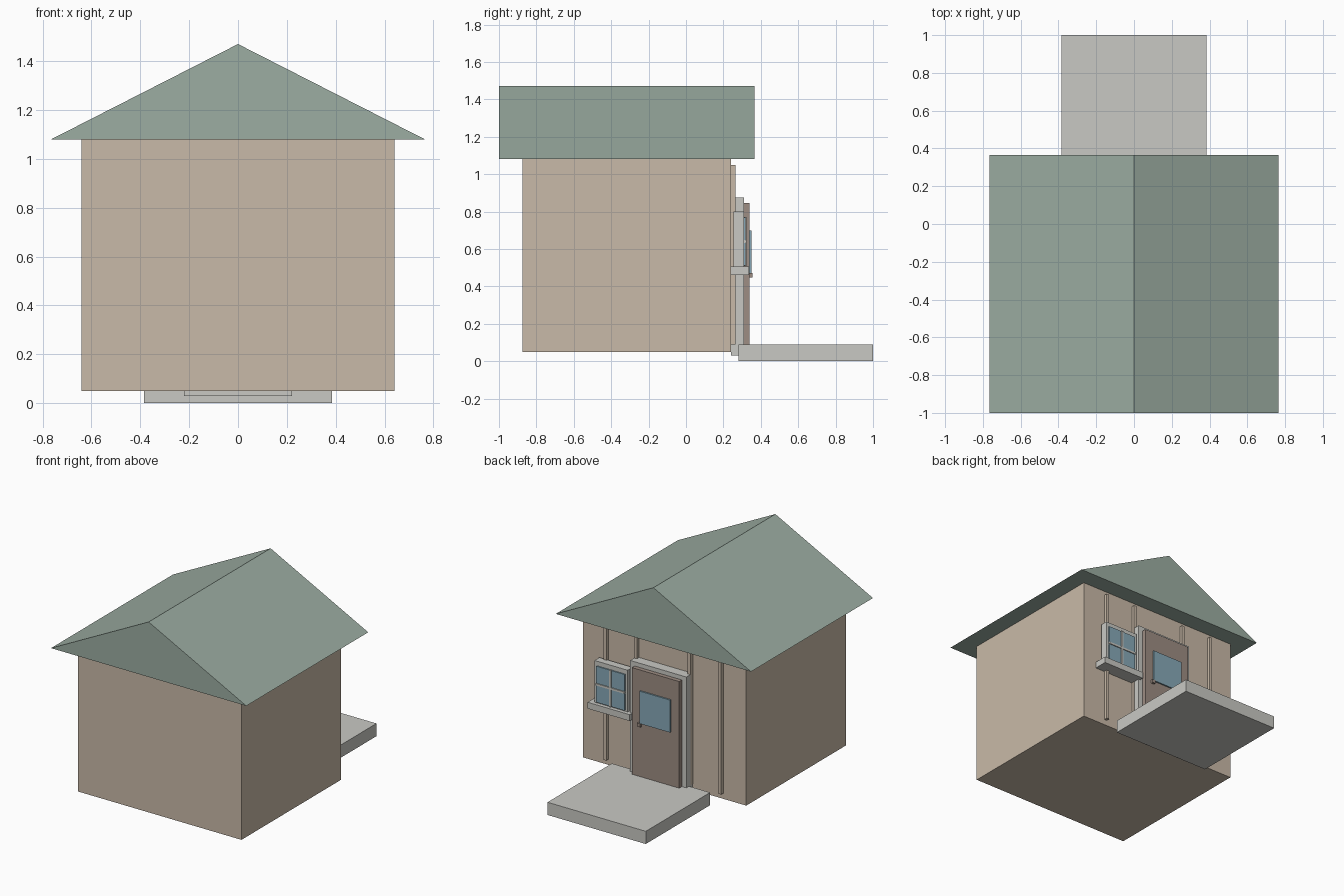
import bpy

if "Cube" in bpy.data.objects:
    bpy.data.objects.remove(bpy.data.objects["Cube"])


def material(name, r, g, b):
    def lin(c):
        c /= 255
        return c / 12.92 if c <= 0.04045 else ((c + 0.055) / 1.055) ** 2.4
    m = bpy.data.materials.new(name)
    m.diffuse_color = (lin(r), lin(g), lin(b), 1)
    m.use_nodes = True
    m.node_tree.nodes["Principled BSDF"].inputs["Base Color"].default_value = m.diffuse_color
    return m


TAN = material("tan_wall", 201, 186, 168)
GREEN = material("green_roof", 156, 173, 162)
GREY = material("pale_grey", 201, 201, 196)
BROWN = material("brown_door", 157, 141, 131)
BLUE = material("blue_glass", 135, 169, 184)


def mesh_object(name, verts, faces, mat):
    me = bpy.data.meshes.new(name)
    me.from_pydata(verts, [], faces)
    me.materials.append(mat)
    ob = bpy.data.objects.new(name, me)
    bpy.context.collection.objects.link(ob)
    return ob


def prism(name, profile, y0, y1, mat):
    """Extrude an x-z profile (counter-clockwise seen from the front) along y."""
    n = len(profile)
    verts = [(x, y, z) for y in (y0, y1) for x, z in profile]
    faces = [tuple(range(n)), tuple(reversed(range(n, 2 * n)))]
    faces += [(i, i + n, (i + 1) % n + n, (i + 1) % n) for i in range(n)]
    return mesh_object(name, verts, faces, mat)


def box(name, x, y, z, mat):
    (x0, x1), (z0, z1) = x, z
    return prism(name, [(x0, z0), (x1, z0), (x1, z1), (x0, z1)], y[0], y[1], mat)


# House body, gable roof and entrance slab
box("house_body", (-0.64, 0.64), (-0.875, 0.24), (0.05, 1.08), TAN)
prism("gable_roof", [(-0.765, 1.08), (0.765, 1.08), (0, 1.47)], -1.0, 0.365, GREEN)
box("entrance_slab", (-0.385, 0.385), (0.28, 1.0), (0, 0.09), GREY)

# Vertical wall battens
for i, x in enumerate((-0.45, -0.21, 0.21, 0.45)):
    box(f"wall_batten_{i + 1}", (x - 0.011, x + 0.011), (0.235, 0.265), (0.09, 1.05), TAN)

# Door with its frame, pane and handle
box("door_frame", (-0.22, 0.22), (0.24, 0.31), (0.03, 0.875), GREY)
box("door", (-0.185, 0.185), (0.305, 0.34), (0.07, 0.845), BROWN)
box("door_pane", (-0.12, 0.12), (0.335, 0.35), (0.47, 0.70), BLUE)
box("door_handle", (0.11, 0.135), (0.335, 0.355), (0.447, 0.472), BROWN)

# Window with sill and four panes
WX, WZ = 0.37, 0.64
box("window_frame", (WX - 0.13, WX + 0.13), (0.255, 0.31), (0.48, 0.80), GREY)
box("window_sill", (WX - 0.165, WX + 0.165), (0.24, 0.337), (0.46, 0.505), GREY)
for sx in (-1, 1):
    for sz in (-1, 1):
        cx, cz = WX + sx * 0.06, WZ + sz * 0.068
        box("window_pane", (cx - 0.051, cx + 0.051), (0.305, 0.318),
            (cz - 0.06, cz + 0.06), BLUE)
# Glazing bars
box("vertical_glazing_bar", (WX - 0.008, WX + 0.008), (0.305, 0.324), (0.51, 0.77), GREY)
box("horizontal_glazing_bar", (WX - 0.112, WX + 0.112), (0.305, 0.323),
    (WZ - 0.007, WZ + 0.007), GREY)
